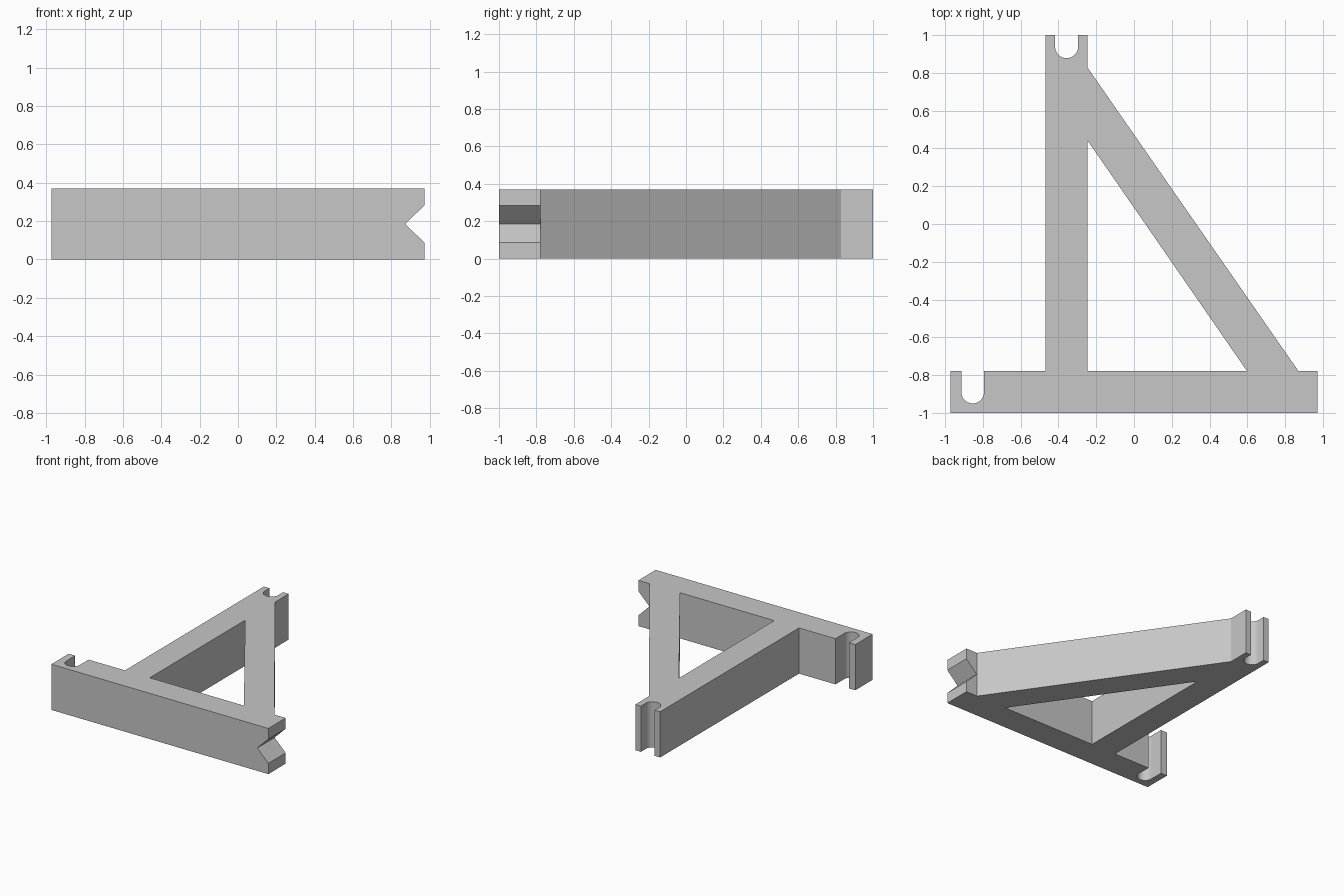
import bpy, bmesh, math
from mathutils import Vector

cube = bpy.data.objects.get("Cube")
if cube:
    bpy.data.objects.remove(cube, do_unlink=True)

HEIGHT = 0.37
HALF = 0.972          # half length of the base bar
BAR_TOP = -0.778      # back edge of the base bar
POST_L, POST_R = -0.468, -0.246

grey = bpy.data.materials.new("plain grey")
grey.use_nodes = True
grey.diffuse_color = (0.57, 0.57, 0.57, 1)
grey.node_tree.nodes["Principled BSDF"].inputs["Base Color"].default_value = grey.diffuse_color


def prism(name, points, sweep):
    """Sweep a closed loop of 3D points along a vector."""
    bm = bmesh.new()
    face = bm.faces.new([bm.verts.new(p) for p in points])
    made = bmesh.ops.extrude_face_region(bm, geom=[face])["geom"]
    bmesh.ops.translate(bm, vec=Vector(sweep),
                        verts=[g for g in made if isinstance(g, bmesh.types.BMVert)])
    bmesh.ops.recalc_face_normals(bm, faces=bm.faces)
    mesh = bpy.data.meshes.new(name)
    bm.to_mesh(mesh)
    bm.free()
    mesh.materials.append(grey)
    obj = bpy.data.objects.new(name, mesh)
    bpy.context.collection.objects.link(obj)
    return obj


def slot(cx, top, bottom, r, steps=16):
    """Round-bottomed slot, walked from its right lip to its left lip."""
    arc = [(cx + r * math.cos(a), bottom + r - r * math.sin(a))
           for a in (math.pi * i / steps for i in range(steps + 1))]
    return [(cx + r, top)] + arc + [(cx - r, top)]


# Outline of the bar, post and brace, with both open slots
outline = [(-HALF, -1), (HALF, -1), (HALF, BAR_TOP), (0.87, BAR_TOP),
           (POST_R, 0.828), (POST_R, 1)]
outline += slot(-0.357, 1, 0.878, 0.061)
outline += [(POST_L, 1), (POST_L, BAR_TOP)]
outline += slot(-0.854, BAR_TOP, -0.95, 0.06)
outline += [(-HALF, BAR_TOP)]
frame = prism("bracket_frame", [(x, y, 0) for x, y in outline], (0, 0, HEIGHT))

# Triangular opening between post, bar and brace
opening = prism("opening_cutter",
                [(POST_R, BAR_TOP, -0.1), (0.598, BAR_TOP, -0.1), (POST_R, 0.442, -0.1)],
                (0, 0, HEIGHT + 0.2))

# V notch across the end of the bar
mid = HEIGHT / 2
notch = prism("notch_cutter",
              [(0.873, -1.1, mid), (HALF + 0.1, -1.1, mid - 0.197),
               (HALF + 0.1, -1.1, mid + 0.197)], (0, 0.5, 0))

for cutter in (opening, notch):
    mod = frame.modifiers.new(cutter.name, 'BOOLEAN')
    mod.operation = 'DIFFERENCE'
    mod.solver = 'EXACT'
    mod.object = cutter
    cutter.hide_render = True
    cutter.hide_set(True)

# Smooth slot walls, keep every edge sharp
bpy.ops.object.select_all(action='DESELECT')
bpy.context.view_layer.objects.active = frame
frame.select_set(True)
for mod in list(frame.modifiers):
    bpy.ops.object.modifier_apply(modifier=mod.name)
for cutter in (opening, notch):
    bpy.data.objects.remove(cutter, do_unlink=True)
bpy.ops.object.shade_smooth_by_angle(angle=math.radians(30))
